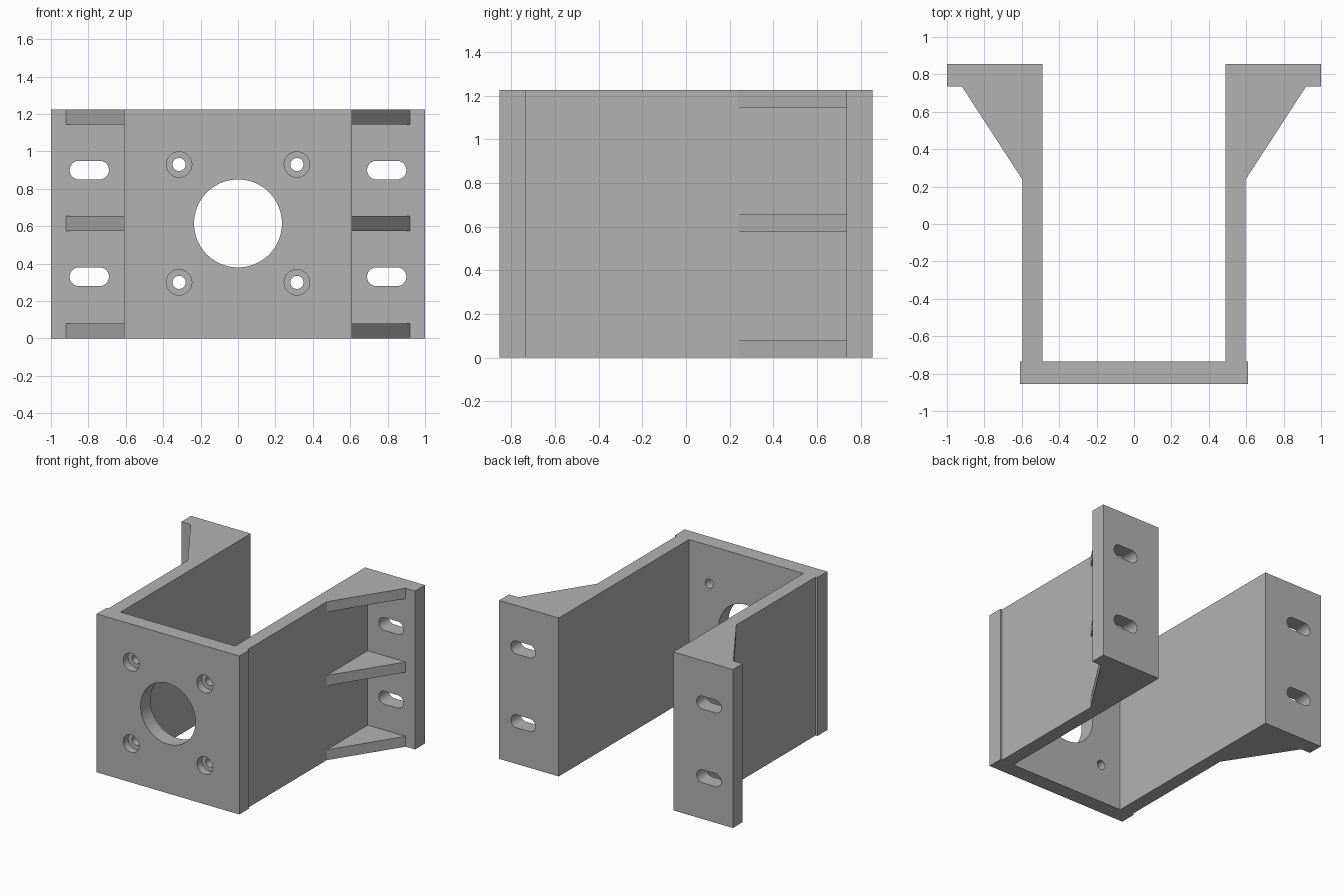
import bpy, bmesh, math

cube = bpy.data.objects.get("Cube")
if cube:
    bpy.data.objects.remove(cube, do_unlink=True)

HEIGHT = 1.225
MID = 0.615
FRONT, PLATE_BACK, FLANGE_FRONT, BACK = -0.855, -0.735, 0.735, 0.855
INNER, OUTER, PLATE_X, FLANGE_X = 0.49, 0.595, 0.61, 1.0
RIB = 0.08

grey = bpy.data.materials.new("plain grey")
grey.use_nodes = True
grey.diffuse_color = (0.45, 0.45, 0.45, 1)
grey.node_tree.nodes["Principled BSDF"].inputs["Base Color"].default_value = grey.diffuse_color


def extrude(name, points, direction):
    """Solid prism from a 3D outline pushed along a direction."""
    bm = bmesh.new()
    face = bm.faces.new([bm.verts.new(p) for p in points])
    new = bmesh.ops.extrude_face_region(bm, geom=[face])["geom"]
    bmesh.ops.translate(bm, vec=direction,
                        verts=[v for v in new if isinstance(v, bmesh.types.BMVert)])
    bmesh.ops.recalc_face_normals(bm, faces=bm.faces)
    mesh = bpy.data.meshes.new(name)
    bm.to_mesh(mesh)
    bm.free()
    mesh.materials.append(grey)
    obj = bpy.data.objects.new(name, mesh)
    bpy.context.collection.objects.link(obj)
    return obj


def pill(x, z, radius, half, y0, y1, segments=48):
    """Cutter along y: round when half is zero, otherwise a slot along x."""
    pts = []
    for i in range(segments):
        a = 2 * math.pi * (i + 0.5) / segments
        shift = math.copysign(half, math.cos(a))
        pts.append((x + shift + radius * math.cos(a), y0, z + radius * math.sin(a)))
    cutter = extrude("hole_cutter", pts, (0, y1 - y0, 0))
    cutter.hide_render = True
    return cutter


def cut(body, cutter):
    mod = body.modifiers.new("hole", 'BOOLEAN')
    mod.operation = 'DIFFERENCE'
    mod.solver = 'EXACT'
    mod.object = cutter
    bpy.context.view_layer.objects.active = body
    bpy.ops.object.modifier_apply(modifier=mod.name)
    bpy.data.objects.remove(cutter, do_unlink=True)


# U-shaped bracket with outward flanges, from a mirrored plan outline
half = [(PLATE_X, FRONT), (PLATE_X, PLATE_BACK), (OUTER, PLATE_BACK),
        (OUTER, FLANGE_FRONT), (FLANGE_X, FLANGE_FRONT), (FLANGE_X, BACK),
        (INNER, BACK), (INNER, PLATE_BACK)]
outline = half + [(-x, y) for x, y in reversed(half)]
bracket = extrude("bracket_body", [(x, y, 0) for x, y in outline], (0, 0, HEIGHT))

# Large centre opening
cut(bracket, pill(0, MID, 0.235, 0, FRONT - 0.1, PLATE_BACK + 0.1, 96))

for side in (-1, 1):
    # Counterbored screw holes in the front plate
    for z in (0.30, 0.93):
        cut(bracket, pill(side * 0.315, z, 0.035, 0, FRONT - 0.1, PLATE_BACK + 0.1))
        cut(bracket, pill(side * 0.315, z, 0.068, 0, FRONT - 0.1, FRONT + 0.06))
    # Mounting slots in the flanges
    for z in (0.33, 0.90):
        cut(bracket, pill(side * 0.795, z, 0.05, 0.055, FLANGE_FRONT - 0.05, BACK + 0.1))

# Triangular gussets between walls and flanges
for side, label in ((1, "left"), (-1, "right")):
    for z, level in ((0, "lower"), (MID - RIB / 2, "middle"), (HEIGHT - RIB, "upper")):
        corners = [(OUTER, 0.235), (0.92, FLANGE_FRONT), (OUTER, FLANGE_FRONT)]
        extrude(f"{label}_{level}_gusset", [(side * x, y, z) for x, y in corners], (0, 0, RIB))

# Smooth hole walls, keep the edges sharp
bpy.ops.object.select_all(action='DESELECT')
bracket.select_set(True)
bpy.context.view_layer.objects.active = bracket
bpy.ops.object.shade_smooth_by_angle(angle=math.radians(30))
